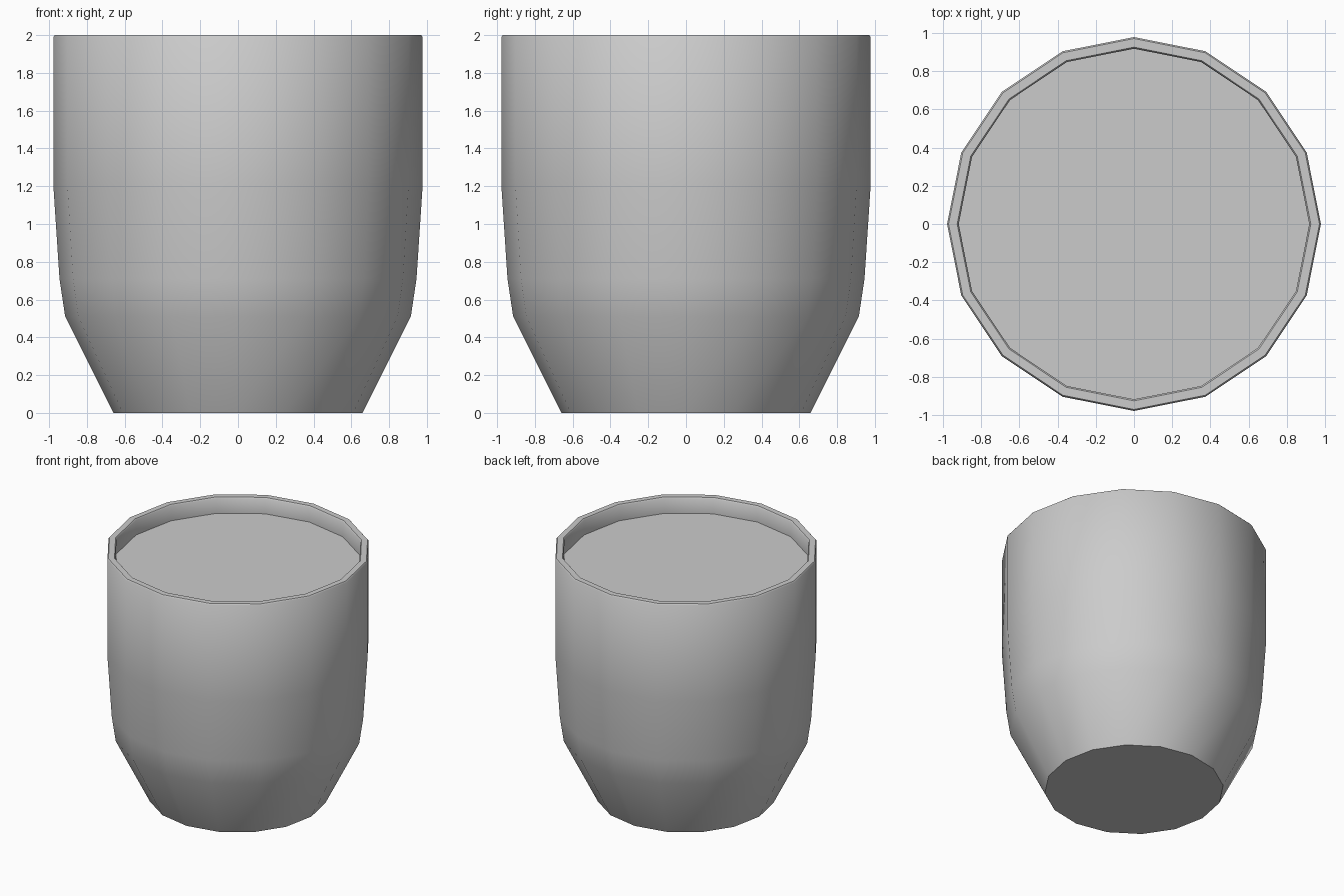
import bpy, bmesh, math

if "Cube" in bpy.data.objects:
    bpy.data.objects.remove(bpy.data.objects["Cube"])

SIDES = 16

def ring(bm, r, z):
    return [bm.verts.new((r * math.cos(2 * math.pi * i / SIDES),
                          r * math.sin(2 * math.pi * i / SIDES), z))
            for i in range(SIDES)]

def lathe(name, profile, cap=False):
    """Sweep (radius, height) points round z; cap closes the first ring."""
    bm = bmesh.new()
    rings = [ring(bm, r, z) for r, z in profile]
    for a, b in zip(rings, rings[1:]):
        for i in range(SIDES):
            j = (i + 1) % SIDES
            bm.faces.new((a[i], a[j], b[j], b[i]))
    if cap:
        bm.faces.new(rings[0][::-1] if len(rings) > 1 else rings[0])
    me = bpy.data.meshes.new(name)
    bm.to_mesh(me)
    bm.free()
    ob = bpy.data.objects.new(name, me)
    bpy.context.collection.objects.link(ob)
    bpy.ops.object.select_all(action='DESELECT')
    ob.select_set(True)
    bpy.context.view_layer.objects.active = ob
    bpy.ops.object.shade_smooth_by_angle(angle=math.radians(40))
    return ob

# Cup shell: tapered foot, straight wall, softened rim, inner wall
lathe("cup_shell", [(0.66, 0), (0.915, 0.51), (0.945, 0.71), (0.978, 1.21),
                    (0.978, 1.99), (0.97, 2.0), (0.925, 2.0),
                    (0.917, 1.99), (0.917, 1.87)], cap=True)

# Flat fill surface just below the rim
lathe("fill_surface", [(0.917, 1.87)], cap=True)
